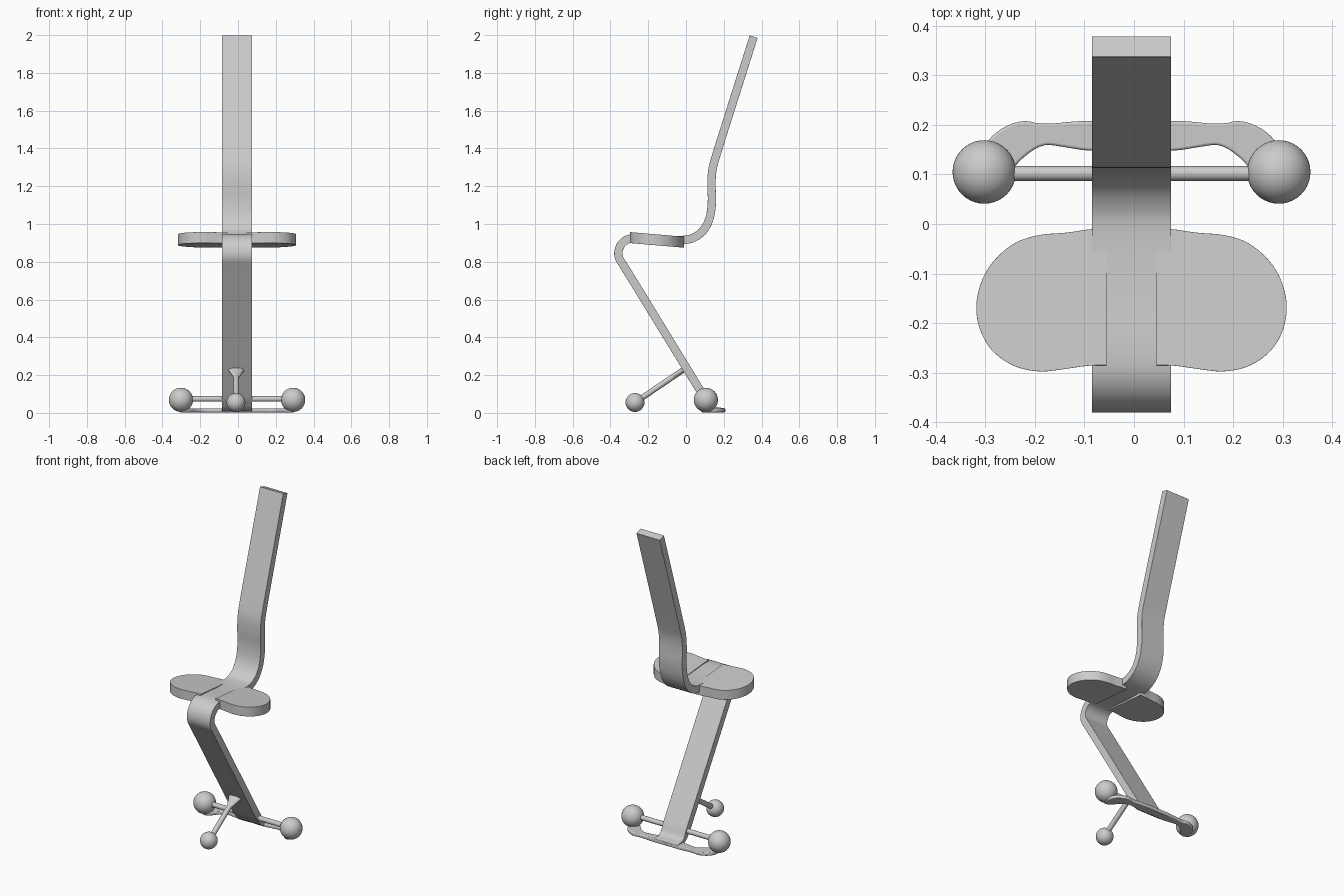
import bpy, bmesh
from mathutils import Vector

if "Cube" in bpy.data.objects:
    bpy.data.objects.remove(bpy.data.objects["Cube"])

CX = -0.005  # the model's symmetry plane


def finish(bm, name, bevel=0.0, angle=40):
    bmesh.ops.recalc_face_normals(bm, faces=bm.faces)
    me = bpy.data.meshes.new(name)
    bm.to_mesh(me)
    bm.free()
    ob = bpy.data.objects.new(name, me)
    bpy.context.collection.objects.link(ob)
    if bevel:
        m = ob.modifiers.new("bevel", 'BEVEL')
        m.width, m.segments, m.limit_method = bevel, 3, 'ANGLE'
        m.angle_limit = 0.7
    bpy.ops.object.select_all(action='DESELECT')
    bpy.context.view_layer.objects.active = ob
    ob.select_set(True)
    bpy.ops.object.shade_smooth_by_angle(angle=angle * 3.14159 / 180)
    return ob


def chaikin(pts, n=3):
    pts = [Vector(p) for p in pts]
    for _ in range(n):
        out = [pts[0]]
        for a, b in zip(pts, pts[1:]):
            out += [a.lerp(b, 0.25), a.lerp(b, 0.75)]
        pts = out + [pts[-1]]
    return pts


def slab(name, outline, z0, z1, side, bevel, tilt=0.0, y_mid=0.0):
    """Flat plate from an outline, optionally tilted along y."""
    bm = bmesh.new()
    rows = [[bm.verts.new((CX + side * x, y, z + tilt * (y - y_mid)))
             for x, y in outline] for z in (z0, z1)]
    n = len(outline)
    bm.faces.new(rows[0])
    bm.faces.new(rows[1])
    for i in range(n):
        j = (i + 1) % n
        bm.faces.new((rows[0][i], rows[0][j], rows[1][j], rows[1][i]))
    return finish(bm, name, bevel)


def rod(name, p, q, r, flare=1.0):
    bm = bmesh.new()
    p, q = Vector(p), Vector(q)
    d = q - p
    bmesh.ops.create_cone(bm, cap_ends=True, segments=20, radius1=r, radius2=r, depth=d.length)
    rot = d.to_track_quat('Z', 'Y').to_matrix().to_4x4()
    rot.translation = (p + q) / 2
    bmesh.ops.transform(bm, matrix=rot, verts=bm.verts)
    for v in bm.verts:
        if (v.co - q).length < (v.co - p).length:
            v.co.x = q.x + (v.co.x - q.x) * flare
    return finish(bm, name)


def ball(name, loc, r):
    bm = bmesh.new()
    bmesh.ops.create_uvsphere(bm, u_segments=40, v_segments=24, radius=r)
    bmesh.ops.translate(bm, vec=loc, verts=bm.verts)
    return finish(bm, name)


# one continuous bent band: backrest, seat centre, leg and heel
path = chaikin([(0.358, 1.992), (0.25, 1.65), (0.155, 1.35), (0.137, 1.28), (0.134, 1.2),
                (0.139, 1.12), (0.128, 1.03), (0.095, 0.965), (0.05, 0.93), (0.0, 0.914),
                (-0.13, 0.915), (-0.26, 0.928), (-0.315, 0.92), (-0.352, 0.885),
                (-0.362, 0.83), (-0.33, 0.78), (-0.16, 0.503), (0.003, 0.236),
                (0.105, 0.07), (0.137, 0.022), (0.205, 0.013)])
bm = bmesh.new()
rings = []
for i, p in enumerate(path):
    t = (path[min(i + 1, len(path) - 1)] - path[max(i - 1, 0)]).normalized()
    h = 0.022 if p.y > 0.08 else 0.011 + 0.011 * max(0, p.y - 0.013) / 0.067
    n = Vector((-t.y, t.x)) * h
    rings.append([bm.verts.new((CX + x, c.x, c.y)) for x, c in
                  ((-0.08, p + n), (0.08, p + n), (0.08, p - n), (-0.08, p - n))])
for a, b in zip(rings, rings[1:]):
    for k in range(4):
        bm.faces.new((a[k], a[(k + 1) % 4], b[(k + 1) % 4], b[k]))
bm.faces.new(rings[0])
bm.faces.new(rings[-1])
finish(bm, "bent_band", 0.007)

seat = [(0.05, -0.285), (0.085, -0.285), (0.13, -0.292), (0.19, -0.300), (0.25, -0.284),
        (0.298, -0.24), (0.318, -0.17), (0.298, -0.095), (0.245, -0.04), (0.19, -0.021),
        (0.13, -0.018), (0.085, -0.01), (0.05, -0.01)]
foot = [(0.0, 0.207), (0.1, 0.209), (0.18, 0.2), (0.22, 0.211), (0.27, 0.19), (0.3, 0.155),
        (0.305, 0.10), (0.29, 0.075), (0.25, 0.095), (0.225, 0.13), (0.18, 0.162),
        (0.14, 0.156), (0.08, 0.146), (0.0, 0.15)]

for side, tag in ((-1, "left"), (1, "right")):
    # seat lobes, floor bar halves and wheels
    slab("seat_" + tag, chaikin(seat), 0.887, 0.945, side, 0.014, -0.085, -0.155)
    slab("foot_bar_" + tag, chaikin(foot, 2), 0.003, 0.023, side, 0.005)
    ball("wheel_" + tag, (CX + side * 0.297, 0.105, 0.069), 0.064)

# axle, front strut and front ball
rod("axle", (CX - 0.29, 0.102, 0.074), (CX + 0.29, 0.102, 0.074), 0.015)
rod("front_strut", (CX - 0.004, -0.27, 0.055), (CX - 0.004, -0.06, 0.197), 0.015)
rod("strut_flare", (CX - 0.004, -0.07, 0.19), (CX - 0.004, -0.005, 0.234), 0.015, 3.2)
ball("front_ball", (CX - 0.006, -0.27, 0.055), 0.05)
